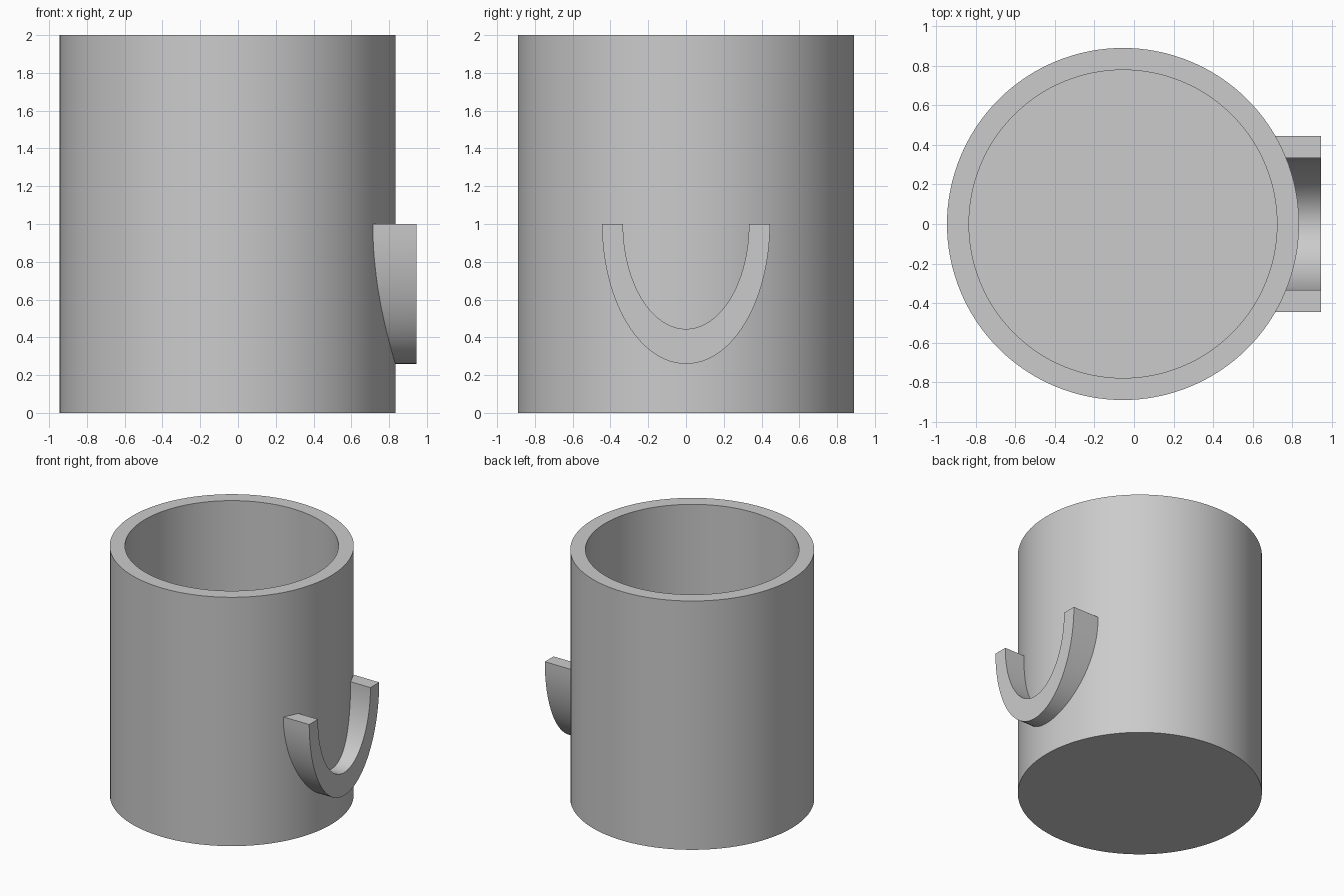
import bpy, bmesh
from math import sin, cos, pi, sqrt, radians

cube = bpy.data.objects.get("Cube")
if cube:
    bpy.data.objects.remove(cube, do_unlink=True)

U = 2 / 18                      # wall thickness
CX = -U / 2                     # axis of the cup
R_OUT, R_IN, HEIGHT = 8 * U, 7 * U, 2.0

grey = bpy.data.materials.new("plain grey")
grey.use_nodes = True
colour = (0.6, 0.6, 0.6, 1)
grey.diffuse_color = colour
grey.node_tree.nodes["Principled BSDF"].inputs["Base Color"].default_value = colour


def finish(bm, name):
    """Turn a bmesh into a shaded, coloured object."""
    bmesh.ops.remove_doubles(bm, verts=bm.verts, dist=1e-5)
    bmesh.ops.recalc_face_normals(bm, faces=bm.faces)
    mesh = bpy.data.meshes.new(name)
    bm.to_mesh(mesh)
    bm.free()
    mesh.materials.append(grey)
    obj = bpy.data.objects.new(name, mesh)
    bpy.context.collection.objects.link(obj)
    bpy.ops.object.select_all(action='DESELECT')
    obj.select_set(True)
    bpy.context.view_layer.objects.active = obj
    bpy.ops.object.shade_smooth_by_angle(angle=radians(30))
    return obj


# Cup body: wall and floor turned from one profile
bm = bmesh.new()
profile = [(0, 0), (R_OUT, 0), (R_OUT, HEIGHT), (R_IN, HEIGHT), (R_IN, U), (0, U)]
verts = [bm.verts.new((r, 0, z)) for r, z in profile]
edges = [bm.edges.new(pair) for pair in zip(verts, verts[1:])]
bmesh.ops.spin(bm, geom=verts + edges, cent=(0, 0, 0), axis=(0, 0, 1),
               angle=2 * pi, steps=128)
finish(bm, "cup_body").location.x = CX

# Open hook handle: half an elliptical ring, its back fitted to the cup wall
bm = bmesh.new()
STEPS, TOP, FRONT, EMBED = 48, 1.0, 8.5 * U, 0.004
rings = []
for i in range(STEPS + 1):
    a = pi * i / STEPS
    ring = []
    for half_width, front in ((4 * U, True), (3 * U, True), (3 * U, False), (4 * U, False)):
        y = -half_width * cos(a)
        z = TOP - half_width * 5 / 3 * sin(a)
        x = FRONT if front else CX + sqrt(R_OUT ** 2 - y * y) - EMBED
        ring.append(bm.verts.new((x, y, z)))
    rings.append(ring)
for a, b in zip(rings, rings[1:]):
    for k in range(4):
        j = (k + 1) % 4
        bm.faces.new((a[k], a[j], b[j], b[k]))
bm.faces.new(rings[0])
bm.faces.new(rings[-1])
finish(bm, "hook_handle")
